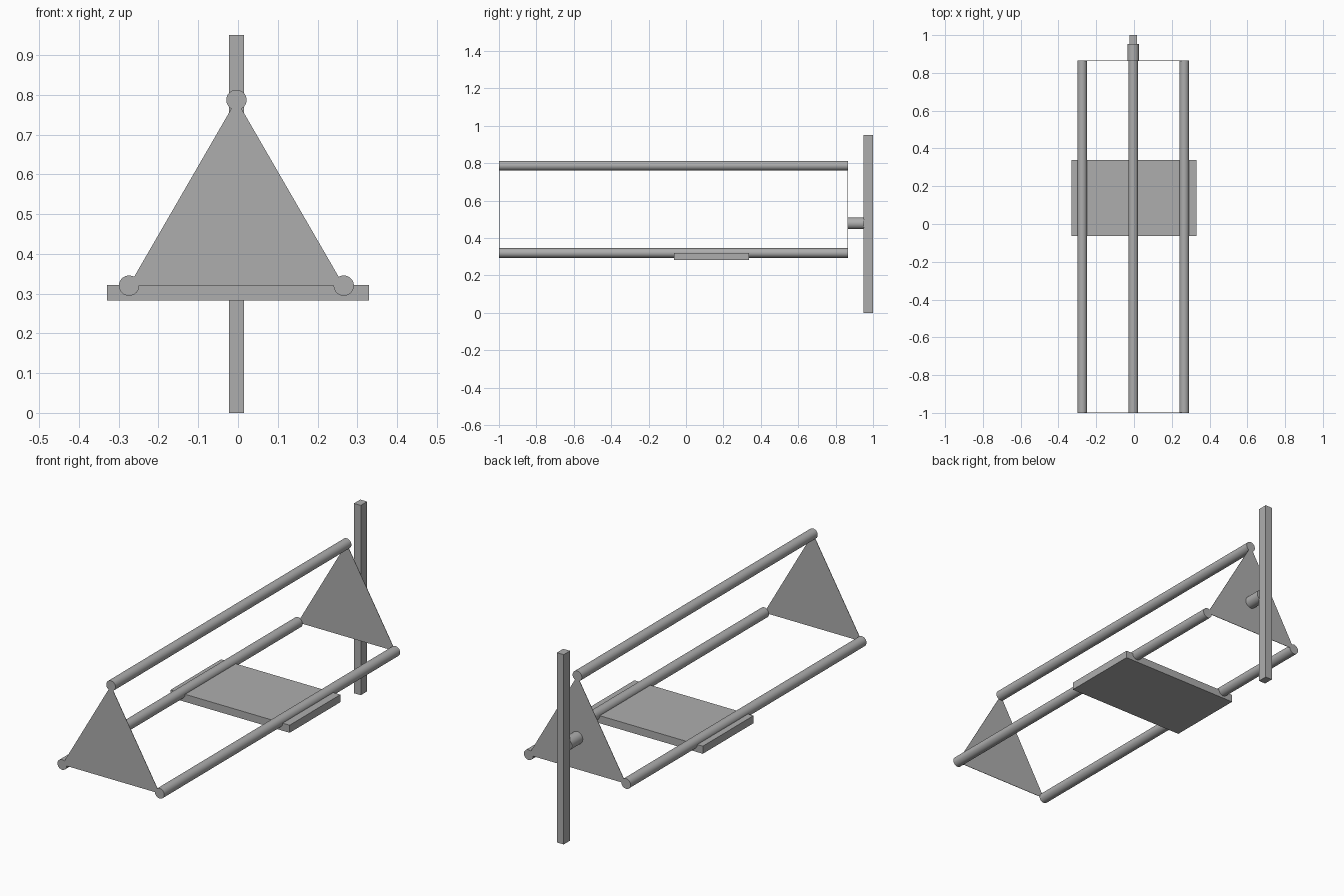
import bpy, bmesh, math
from mathutils import Matrix, Vector

if "Cube" in bpy.data.objects:
    bpy.data.objects.remove(bpy.data.objects["Cube"])

grey = bpy.data.materials.new("plain grey")
grey.diffuse_color = (0.42, 0.42, 0.42, 1)
grey.use_nodes = True
grey.node_tree.nodes["Principled BSDF"].inputs["Base Color"].default_value = grey.diffuse_color

CX = -0.004                      # axis of the frame
FRONT, BACK = -1.0, 0.866        # ends of the frame
CORNERS = {"left": (-0.274, 0.32), "right": (0.266, 0.32), "top": (CX, 0.787)}


def finish(name, bm, smooth=False):
    bmesh.ops.recalc_face_normals(bm, faces=bm.faces)
    mesh = bpy.data.meshes.new(name)
    bm.to_mesh(mesh)
    bm.free()
    mesh.materials.append(grey)
    obj = bpy.data.objects.new(name, mesh)
    bpy.context.collection.objects.link(obj)
    if smooth:
        bpy.ops.object.select_all(action='DESELECT')
        obj.select_set(True)
        bpy.context.view_layer.objects.active = obj
        bpy.ops.object.shade_smooth_by_angle(angle=math.radians(30))
    return obj


def box(name, lo, hi):
    lo, hi = Vector(lo), Vector(hi)
    bm = bmesh.new()
    bmesh.ops.create_cube(bm, size=1, matrix=Matrix.Translation((lo + hi) / 2)
                          @ Matrix.Diagonal((*(hi - lo), 1)))
    return finish(name, bm)


def rod(name, x, z, y0, y1, r):
    bm = bmesh.new()
    bmesh.ops.create_cone(bm, cap_ends=True, segments=32, radius1=r, radius2=r,
                          depth=y1 - y0,
                          matrix=Matrix.Translation((x, (y0 + y1) / 2, z))
                          @ Matrix.Rotation(math.pi / 2, 4, 'X'))
    return finish(name, bm, True)


def plate(name, y0, y1):
    bm = bmesh.new()
    face = bm.faces.new([bm.verts.new((x, y0, z)) for x, z in CORNERS.values()])
    out = bmesh.ops.extrude_face_region(bm, geom=[face])["geom"]
    bmesh.ops.translate(bm, vec=(0, y1 - y0, 0),
                        verts=[v for v in out if isinstance(v, bmesh.types.BMVert)])
    # extruding keeps the first face, so the plate is closed
    return finish(name, bm)


# Three long rails of the triangular frame
for side, (x, z) in CORNERS.items():
    rod(side + "_rail", x, z, FRONT, BACK, 0.0255)

# Thin triangular end plates
plate("front_end_plate", FRONT, FRONT + 0.002)
plate("back_end_plate", BACK - 0.002, BACK)

# Flat board lying under the lower rails
box("board", (-0.33, -0.063, 0.283), (0.33, 0.338, 0.321))

# Pivot joining the frame to the upright post
rod("pivot", CX, 0.478, BACK - 0.002, 0.952, 0.031)
box("post", (CX - 0.019, 0.95, 0), (CX + 0.019, 1.0, 0.95))
